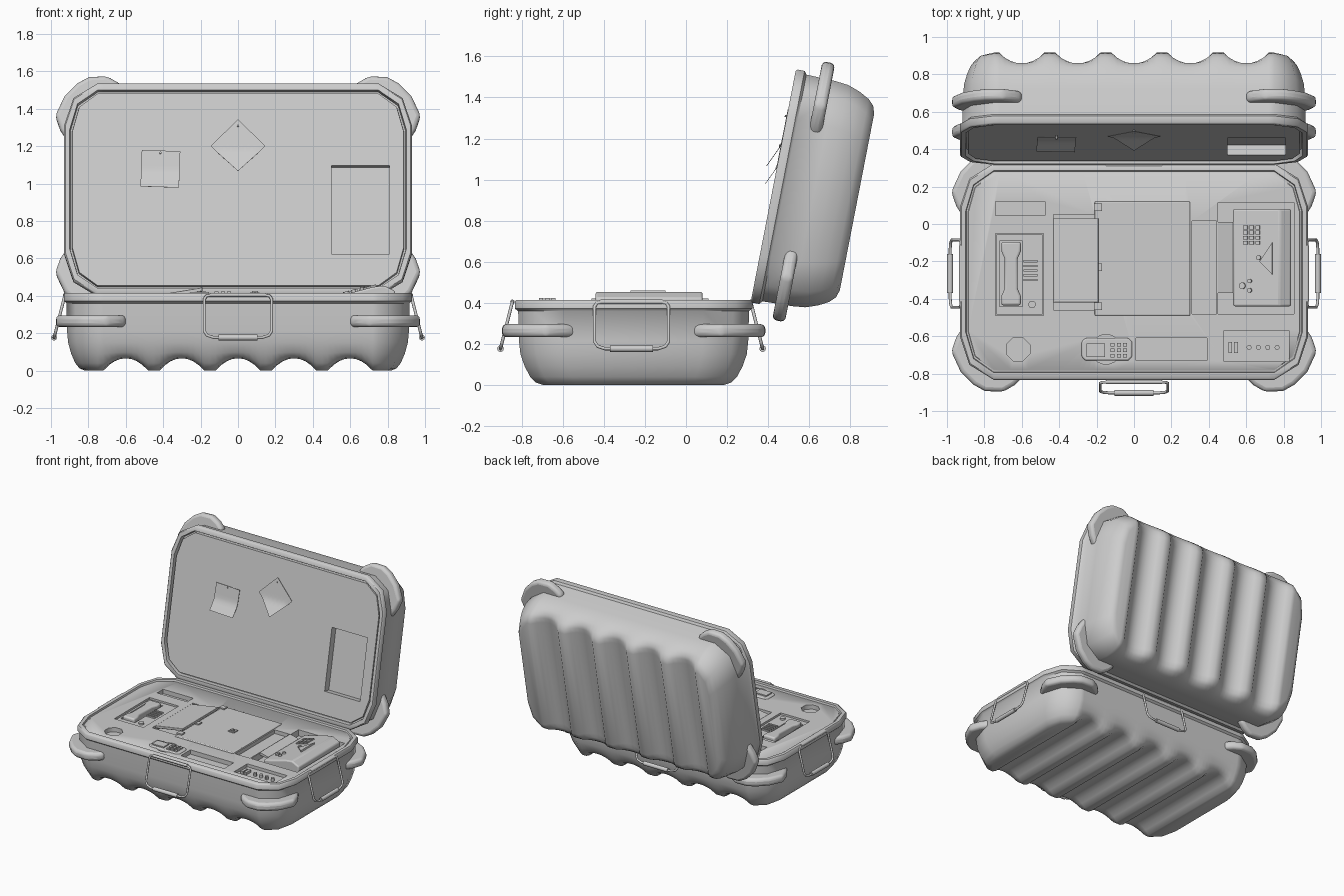
import bpy, bmesh, math
from mathutils import Matrix

if "Cube" in bpy.data.objects:
    bpy.data.objects.remove(bpy.data.objects["Cube"])

GREY = (0.61, 0.61, 0.61, 1)
grey = bpy.data.materials.new("case_grey")
grey.use_nodes = True
grey.diffuse_color = GREY
grey.node_tree.nodes["Principled BSDF"].inputs["Base Color"].default_value = GREY

BASE = Matrix.Translation((0, -0.255, 0.415))
LID = Matrix.Translation((0, 0.425, 0.97)) @ Matrix.Rotation(math.radians(79), 4, "X")
HX, HY, MID = 0.93, 0.578, 0.75


def add_mesh(name, mesh, angle=46):
    mesh.materials.clear()
    mesh.materials.append(grey)
    mesh.shade_smooth()
    mesh.set_sharp_from_angle(angle=math.radians(angle))
    ob = bpy.data.objects.new(name, mesh)
    bpy.context.scene.collection.objects.link(ob)
    return ob


def finish(name, bm, matrix=None, angle=46):
    if matrix:
        bm.transform(matrix)
    bmesh.ops.recalc_face_normals(bm, faces=bm.faces)
    mesh = bpy.data.meshes.new(name)
    bm.to_mesh(mesh)
    bm.free()
    return add_mesh(name, mesh, angle)


def evaluated(ob):
    bpy.context.view_layer.update()
    deps = bpy.context.evaluated_depsgraph_get()
    return bpy.data.meshes.new_from_object(ob.evaluated_get(deps))


def add_prism(bm, pts, a, b, axis="Z"):
    """Extrude a flat outline from a to b along an axis."""
    def place(p, h):
        return (p[0], h, p[1]) if axis == "Y" else (*p, h)
    lo = [bm.verts.new(place(p, a)) for p in pts]
    hi = [bm.verts.new(place(p, b)) for p in pts]
    bm.faces.new(lo[::-1])
    bm.faces.new(hi)
    for i in range(len(pts)):
        j = (i + 1) % len(pts)
        bm.faces.new((lo[i], lo[j], hi[j], hi[i]))


def rect(x0, x1, y0, y1):
    return [(x0, y0), (x1, y0), (x1, y1), (x0, y1)]


def disc(x, y, r, n=12):
    return [(x + r * math.cos(math.tau * (i + .5) / n),
             y + r * math.sin(math.tau * (i + .5) / n)) for i in range(n)]


def prisms(name, outlines, a, b, axis="Z", matrix=None, bevel=0, angle=30):
    bm = bmesh.new()
    for pts in outlines:
        add_prism(bm, pts, a, b, axis)
    ob = finish(name, bm, matrix, angle)
    if bevel:
        mod = ob.modifiers.new("soft_edges", "BEVEL")
        mod.width, mod.segments = bevel, 3


def tube(name, pts, r, matrix, cyclic=False):
    curve = bpy.data.curves.new(name, "CURVE")
    curve.dimensions = "3D"
    curve.bevel_depth, curve.bevel_resolution = r, 3
    curve.use_fill_caps = True
    sp = curve.splines.new("POLY")
    sp.points.add(len(pts) - 1)
    for point, p in zip(sp.points, pts):
        point.co = (*p, 1)
    sp.use_cyclic_u = cyclic
    tmp = bpy.data.objects.new(name + "_path", curve)
    bpy.context.scene.collection.objects.link(tmp)
    mesh = evaluated(tmp)
    bpy.data.objects.remove(tmp)
    mesh.transform(matrix)
    add_mesh(name, mesh)


def shell(name, matrix, gutter, pockets):
    """Case half: rim, gutter, inner panel, rounded walls and scalloped bottom."""
    xs = [-HX, -0.88] + [-MID + 0.03 * i for i in range(51)] + [0.88, HX]
    drop = {0: 0.23, 1: 0.08}
    half = [HY - drop.get(min(i, len(xs) - 1 - i), 0) for i in range(len(xs))]
    # inset, height below the opening, strength of the bottom grooves
    profile = [(.055, -.011, 0), (.052, -gutter, 0), (.042, -gutter, 0), (.038, 0, 0),
               (.008, 0, 0), (0, -.008, 0), (0, -.043, 0), (.016, -.055, 0),
               (.02, -.2, 0), (.027, -.265, 0), (.048, -.325, .12),
               (.075, -.375, .45), (.103, -.403, .8), (.14, -.415, 1)]
    bm = bmesh.new()
    rings = []
    for d, z, w in profile:
        end, sy = (HX - MID - .8 * d) / (HX - MID), (HY - d) / HY
        ring = []
        for side in (-1, 1):
            row = []
            for x, y in zip(xs, half):
                off = abs(x - 0.3 * round(x / 0.3)) / 0.12
                g = max(0, 1 - off * off) if abs(x) < .725 else 0
                px = math.copysign(MID + (abs(x) - MID) * end, x) if abs(x) > MID else x
                row.append(bm.verts.new((px, side * y * sy, z + 0.067 * w * g)))
            ring += row if side < 0 else row[::-1]
        rings.append(ring)
    n = len(rings[0])
    for a, b in zip(rings, rings[1:]):
        for i in range(n):
            j = (i + 1) % n
            bm.faces.new((a[i], a[j], b[j], b[i]))
    bm.faces.new(rings[0])
    last = rings[-1]
    for i in range(len(xs) - 1):
        bm.faces.new((last[i], last[i + 1], last[n - 2 - i], last[n - 1 - i]))
    ob = finish(name, bm, matrix)
    # Sink the pockets
    bm = bmesh.new()
    for pts, floor in pockets:
        add_prism(bm, pts, floor, .05)
    cutter = finish("pocket_cutter", bm, matrix)
    cutter.hide_render = True
    mod = ob.modifiers.new("pockets", "BOOLEAN")
    mod.operation, mod.solver, mod.object = "DIFFERENCE", "EXACT", cutter
    mesh = evaluated(ob)
    bpy.data.objects.remove(ob)
    bpy.data.objects.remove(cutter)
    add_mesh(name, mesh)


# Case halves with their pockets (tray pockets are given in model x, y, floor z)
tray = [(rect(-.74, -.475, .045, .12), .37), (rect(-.74, -.485, -.49, -.05), .35),
        (rect(-.43, -.21, -.46, .05), .36), (rect(.31, .44, -.48, .015), .375),
        (rect(.45, .855, -.48, .115), .355), (rect(.01, .39, -.73, -.61), .37),
        (rect(.48, .83, -.735, -.57), .38), (disc(-.62, -.67, .068, 8), .37),
        (disc(-.15, -.67, .08, 16), .37)]
shell("base_shell", BASE, .014, [([(x, y + .255) for x, y in pts], z - .415) for pts, z in tray])
shell("lid_shell", LID, .04, [(rect(.5, .81, -.35, .13), -.065)])

# Solid corner bumpers wrapping both halves
pad = [(.6, .5), (.6, .57), (.64, .607), (.7, .642), (.797, .638), (.86, .603),
       (.927, .535), (.977, .427), (.95, .35), (.905, .28), (.84, .28), (.78, .46)]
for half_name, m in (("base", BASE), ("lid", LID)):
    for sx in (-1, 1):
        for sy in (-1, 1):
            prisms(f"{half_name}_bumper", [[(sx * x, sy * y) for x, y in pad]],
                   -.182, -.119, matrix=m, bevel=.022, angle=60)

# Wire latches on four sides
loop = [(-.18, .1), (-.17, .03), (-.14, 0), (.14, 0), (.17, .03), (.18, .1),
        (.18, .85), (.165, .95), (.13, 1), (-.13, 1), (-.165, .95), (-.18, .85)]
for k, dist in enumerate((.58, .925, .58, .925)):
    m = Matrix.Translation((0, -.265, 0)) @ Matrix.Rotation(k * math.pi / 2, 4, "Z")

    def hang(u, t):
        return (u, -dist - .058 * t, .405 - .228 * t)
    tube("latch_wire", [hang(*p) for p in loop], .008, m, cyclic=True)
    tube("latch_grip", [hang(-.105, 1), hang(.105, 1)], .016, m)
    tube("latch_pivot", [hang(-.15, 0), hang(.15, 0)], .011, m)

# Paper notes pinned inside the lid, their lower parts curling outward
for x, v, spin, bend in ((-.415, .107, -2, .09), (0, .235, 45, .2)):
    bm = bmesh.new()
    bmesh.ops.create_grid(bm, x_segments=8, y_segments=8, size=.103)
    bm.transform(Matrix.Translation((x, v, .002)) @ Matrix.Rotation(math.radians(spin), 4, "Z"))
    for vert in bm.verts:
        vert.co.z += .45 * max(0, bend - vert.co.y)
    bmesh.ops.solidify(bm, geom=bm.faces[:], thickness=.003)
    finish("paper_note", bm, LID)
    prisms("note_pin", [disc(x, v + (.11 if spin > 0 else .09), .006, 8)], -.02, .01, matrix=LID)

# Central computer, its hinge blocks and badge
prisms("computer_body", [rect(-.21, .3, -.49, .12)], .34, .412, bevel=.006)
prisms("computer_hinges", [rect(-.215, -.17, y, y + .04) for y in (-.46, -.25, .07)], .38, .422)
prisms("computer_badge", [rect(.065, .115, -.215, -.165)], .41, .419)
prisms("badge_bars", [rect(.075, .088, -.205, -.175), rect(.094, .106, -.205, -.188)], .412, .426)

# Raised screen beside the computer
prisms("tilted_screen", [[(-.43, .385), (-.19, .425), (-.19, .445), (-.43, .405)]],
       -.42, .03, "Y", bevel=.004)

# Desk handset lying in a cradle with slots and a button
prisms("handset_cradle", [rect(-.735, -.72, -.485, -.055), rect(-.595, -.49, -.485, -.055),
                          rect(-.72, -.595, -.485, -.44), rect(-.72, -.595, -.09, -.055)],
       .345, .392)
grip = [(.052, .17), (.052, .12), (.035, .08)]
side = grip + [(x, -y) for x, y in reversed(grip)]
prisms("handset", [[(-.657 + x, -.265 + y) for x, y in side]
                   + [(-.657 - x, -.265 + y) for x, y in reversed(side)]], .345, .415, bevel=.012)
prisms("speaker_slots", [rect(-.59, -.515, y, y + .012)
                         for y in (-.305, -.28, -.255, -.23, -.205)], .38, .402)
prisms("cradle_button", [disc(-.545, -.43, .02)], .38, .405)

# Field radio on the right with screen, keypad, knobs and marker
prisms("radio_body", [[(.53, .36), (.53, .4), (.6, .415), (.72, .447), (.78, .455),
                       (.84, .425), (.84, .36)]], -.44, .08, "Y", bevel=.01)
prisms("radio_screen", [[(.45, .39), (.53, .375), (.53, .39), (.45, .41)]], -.37, .01, "Y")
slope = Matrix.Translation((.6, 0, .415)) @ Matrix.Rotation(math.radians(-15), 4, "Y")
prisms("radio_keys", [rect(x, x + .024, y, y + .02) for x in (-.015, .019, .053)
                      for y in (-.11, -.083, -.056, -.029)], -.005, .01, matrix=slope)
prisms("radio_knobs", [disc(-.02, -.33, .017), disc(.02, -.355, .012),
                       disc(.02, -.305, .012), disc(.07, -.18, .013)], -.01, .014, matrix=slope)
prisms("radio_marker", [[(.075, -.2), (.145, -.27), (.145, -.1)]], -.005, .009, matrix=slope)

# Pocket phone
prisms("phone_body", [[(-.28, -.63), (-.28, -.71), (-.26, -.73), (-.03, -.73),
                       (-.01, -.71), (-.01, -.63), (-.03, -.61), (-.26, -.61)]],
       .365, .412, bevel=.008)
prisms("phone_screen", [rect(-.255, -.155, -.71, -.64)], .405, .421)
prisms("phone_keys", [rect(x, x + .022, y, y + .02) for x in (-.125, -.092, -.059)
                      for y in (-.715, -.685, -.655)], .405, .423)

# Control strip with knobs and slots
prisms("strip_knobs", [disc(.615 + .05 * i, -.66, .013) for i in range(4)], .375, .405)
prisms("strip_slots", [rect(x, x + .02, -.69, -.63) for x in (.505, .535)], .375, .4)
